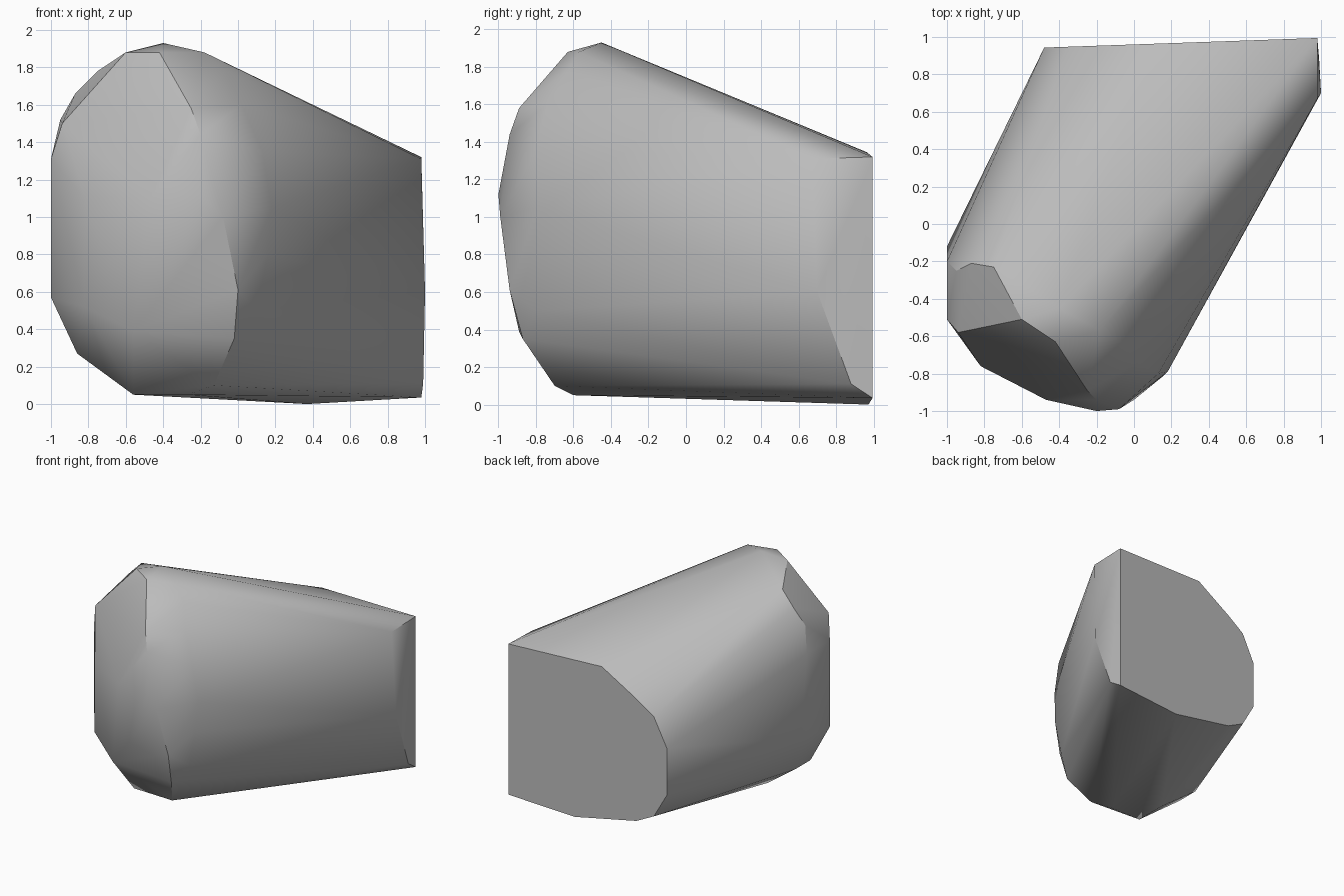
import bpy
import bmesh
import math

cube = bpy.data.objects.get("Cube")
if cube:
    bpy.data.objects.remove(cube, do_unlink=True)


def make_material(name, colour):
    material = bpy.data.materials.new(name)
    material.use_nodes = True
    material.diffuse_color = colour
    shader = material.node_tree.nodes["Principled BSDF"]
    shader.inputs["Base Color"].default_value = colour
    return material


def make_hull(name, profiles, material):
    """Stretch one convex skin over all the given outlines."""
    mesh = bpy.data.meshes.new(name)
    bm = bmesh.new()
    for profile in profiles:
        for point in profile:
            bm.verts.new(point)
    hull = bmesh.ops.convex_hull(bm, input=bm.verts[:], use_existing_faces=False)
    spare = set(hull["geom_interior"]) | set(hull["geom_unused"])
    spare = [v for v in spare if isinstance(v, bmesh.types.BMVert)]
    bmesh.ops.delete(bm, geom=spare, context="VERTS")
    # Merge nearly coplanar triangles into clean flat faces
    bmesh.ops.dissolve_limit(bm, angle_limit=math.radians(1.5),
                             verts=bm.verts[:], edges=bm.edges[:])
    bmesh.ops.recalc_face_normals(bm, faces=bm.faces[:])
    bm.to_mesh(mesh)
    bm.free()
    mesh.materials.append(material)
    body = bpy.data.objects.new(name, mesh)
    bpy.context.collection.objects.link(body)
    return body


# Flat back plate: outline in x and z, leaning slightly in y
back_outline = [
    (.98, 1.32), (.12, 1.345), (-.2, 1.15), (-.36, 1.04), (-.48, .8),
    (-.48, .4), (-.36, .19), (-.2, .11), (.37, 0), (.98, .035),
]
back_plate = [(x, .96 + .035 * x, z) for x, z in back_outline]

# Narrow facet beside the back plate
side_facet = [(.98, .67, 1.31), (1, .7, .6), (.99, .88, .11)]

# Flat wall and chamfers on the opposite side
wall = [(-1, y, z) for y, z in
        [(-.12, .62), (-.2, 1.31), (-.51, 1.31), (-.51, .57)]]
upper_chamfer = [
    (-.95, -.25, 1.52), (-.87, -.21, 1.66), (-.75, -.23, 1.78),
    (-.6, -.51, 1.88), (-.94, -.58, 1.5),
]
lower_chamfer = [(-.86, -.25, .27), (-.86, -.45, .27),
                 (-.56, -.31, .05), (-.56, -.6, .05), (-.27, -.6, .05)]

# Crown along the top of the rounded end
crown = [(-.4, -.45, 1.93), (-.42, -.63, 1.88),
         (-.18, -.57, 1.88), (-.07, -.63, 1.78)]

# Bulging front face
front_bulge = [
    (-.82, -.76, .52), (-.82, -.76, 1.1), (-.56, -.89, .39),
    (-.47, -.94, 1.1), (-.2, -1, 1.12), (-.08, -.99, 1),
    (0, -.94, .61), (-.02, -.87, .35), (-.13, -.7, .1),
    (-.2, -.94, 1.44), (-.25, -.89, 1.58),
]

# Rounded shoulder where the front turns into the long side
shoulder = [(.02, -.74, 1.6), (.13, -.8, 1.35), (.18, -.79, 1.05),
            (.16, -.81, .8), (.1, -.8, .5)]

grey = make_material("plain grey", (.5, .5, .5, 1))
body = make_hull("faceted_body",
                 [back_plate, side_facet, wall, upper_chamfer,
                  lower_chamfer, crown, front_bulge, shoulder], grey)

# Soft shading over shallow bends, crisp edges at the corners
bpy.ops.object.select_all(action="DESELECT")
body.select_set(True)
bpy.context.view_layer.objects.active = body
bpy.ops.object.shade_smooth_by_angle(angle=math.radians(30))
